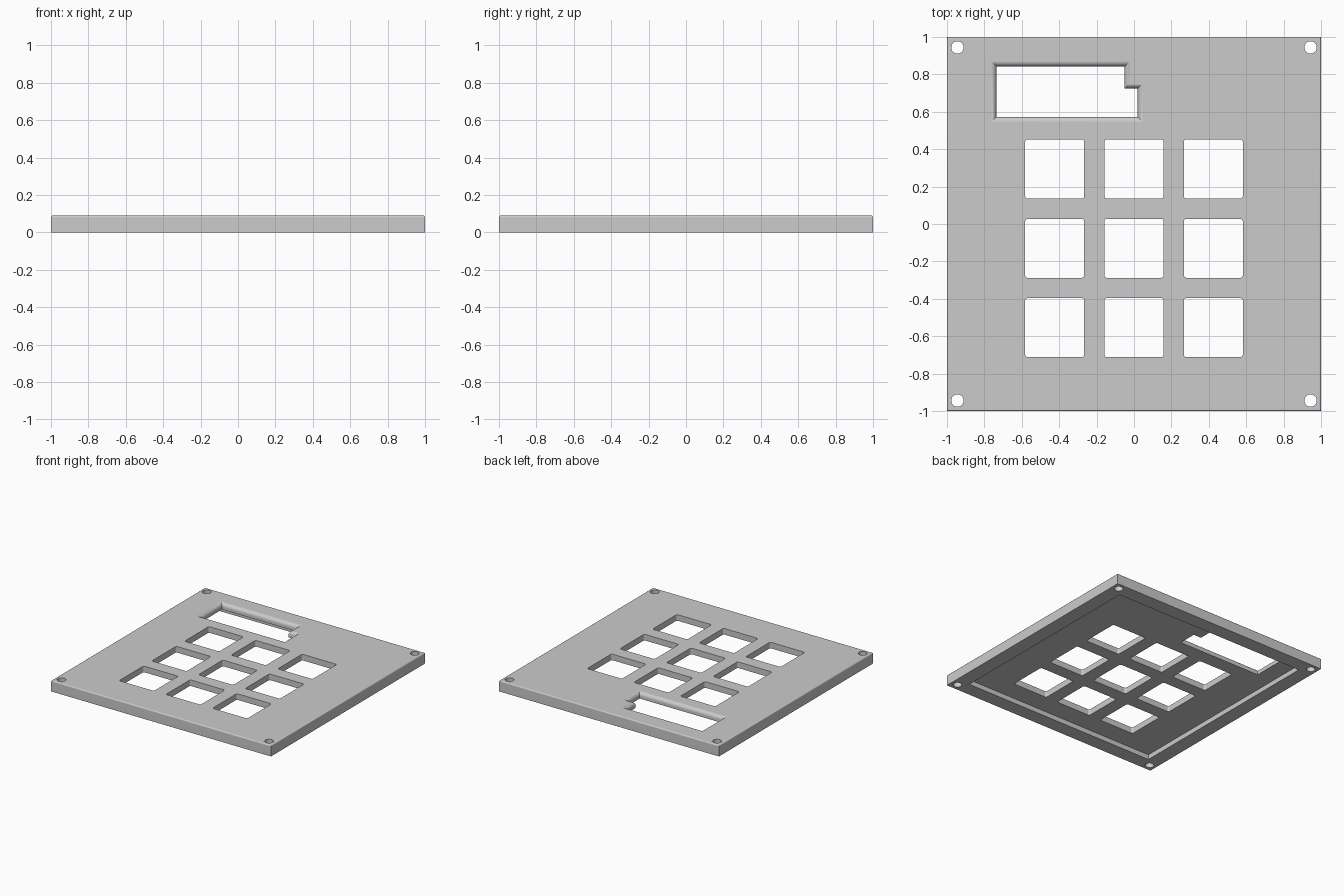
import bpy
import bmesh
from math import sin, cos, pi

default = bpy.data.objects.get("Cube")
if default:
    bpy.data.objects.remove(default, do_unlink=True)

TOP = 0.09          # total height
FLOOR = 0.04        # depth of the hollow underneath

grey = bpy.data.materials.new("plain grey")
grey.use_nodes = True
grey.diffuse_color = (0.6, 0.6, 0.6, 1)
grey.node_tree.nodes["Principled BSDF"].inputs["Base Color"].default_value = (0.6, 0.6, 0.6, 1)


def stack(name, corners, levels):
    """Solid through offset outlines; corners are (x, y, outward x, outward y)."""
    bm = bmesh.new()
    rings = [[bm.verts.new((x + sx * d, y + sy * d, z)) for x, y, sx, sy in corners]
             for d, z in levels]
    n = len(corners)
    for low, high in zip(rings, rings[1:]):
        for i in range(n):
            j = (i + 1) % n
            bm.faces.new((low[i], low[j], high[j], high[i]))
    bm.faces.new(rings[0][::-1])
    bm.faces.new(rings[-1])
    bmesh.ops.recalc_face_normals(bm, faces=bm.faces[:])
    mesh = bpy.data.meshes.new(name)
    bm.to_mesh(mesh)
    bm.free()
    mesh.materials.append(grey)
    obj = bpy.data.objects.new(name, mesh)
    bpy.context.collection.objects.link(obj)
    return obj


def fillet(radius, side, steps=6):
    """Quarter-round levels ending at the top surface."""
    angles = [pi / 2 * i / steps for i in range(steps + 1)]
    return [(side * radius * (1 - cos(a)), TOP - radius + radius * sin(a)) for a in angles]


def square(half):
    return [(sx * half, sy * half, sx, sy)
            for sx, sy in ((-1, -1), (1, -1), (1, 1), (-1, 1))]


def rounded_square(cx, cy, half, radius, steps=4):
    points = []
    for quarter, (sx, sy) in enumerate(((1, 1), (-1, 1), (-1, -1), (1, -1))):
        for i in range(steps + 1):
            a = pi / 2 * (quarter + i / steps)
            points.append((cx + sx * (half - radius) + radius * cos(a),
                           cy + sy * (half - radius) + radius * sin(a), 0, 0))
    return points


def circle(cx, cy, radius, sides=32):
    return [(cx + radius * cos(2 * pi * i / sides),
             cy + radius * sin(2 * pi * i / sides), 0, 0) for i in range(sides)]


# Cover plate with a softened top rim
plate = stack("cover_plate", square(1), [(0, 0)] + fillet(0.01, -1, 4))

THROUGH = [(0, -0.05), (0, TOP + 0.05)]
cutters = [stack("underside_hollow", square(0.88), [(0, -0.05), (0, FLOOR)])]

# Key openings in a three by three grid
for row in range(3):
    for col in range(3):
        cx, cy = (col - 1) * 0.424, -0.13 + (row - 1) * 0.424
        cutters.append(stack("key_opening", rounded_square(cx, cy, 0.158, 0.014), THROUGH))

# Screw holes in the corners
for sx in (-1, 1):
    for sy in (-1, 1):
        cutters.append(stack("screw_hole", circle(sx * 0.944, sy * 0.944, 0.033), THROUGH))

# Notched display window with a rounded upper lip
window = [(-0.735, 0.573, -1, -1), (0.02, 0.573, 1, -1), (0.02, 0.725, 1, 1),
          (-0.05, 0.725, 1, 1), (-0.05, 0.842, 1, 1), (-0.735, 0.842, -1, 1)]
lip = 0.03
cutters.append(stack("display_window", window,
                     [(0, -0.05)] + fillet(lip, 1) + [(lip, TOP + 0.05)]))

# Cut every opening and discard the cutters
bpy.context.view_layer.objects.active = plate
plate.select_set(True)
for cutter in cutters:
    cutter.hide_render = True
    cut = plate.modifiers.new("cut", "BOOLEAN")
    cut.operation = "DIFFERENCE"
    cut.solver = "EXACT"
    cut.object = cutter
    bpy.ops.object.modifier_apply(modifier=cut.name)
    bpy.data.objects.remove(cutter, do_unlink=True)

# Smooth the rounded edges while keeping flat faces flat
bpy.ops.object.shade_smooth_by_angle(angle=pi / 6)
weighted = plate.modifiers.new("flat_faces", "WEIGHTED_NORMAL")
weighted.keep_sharp = True
